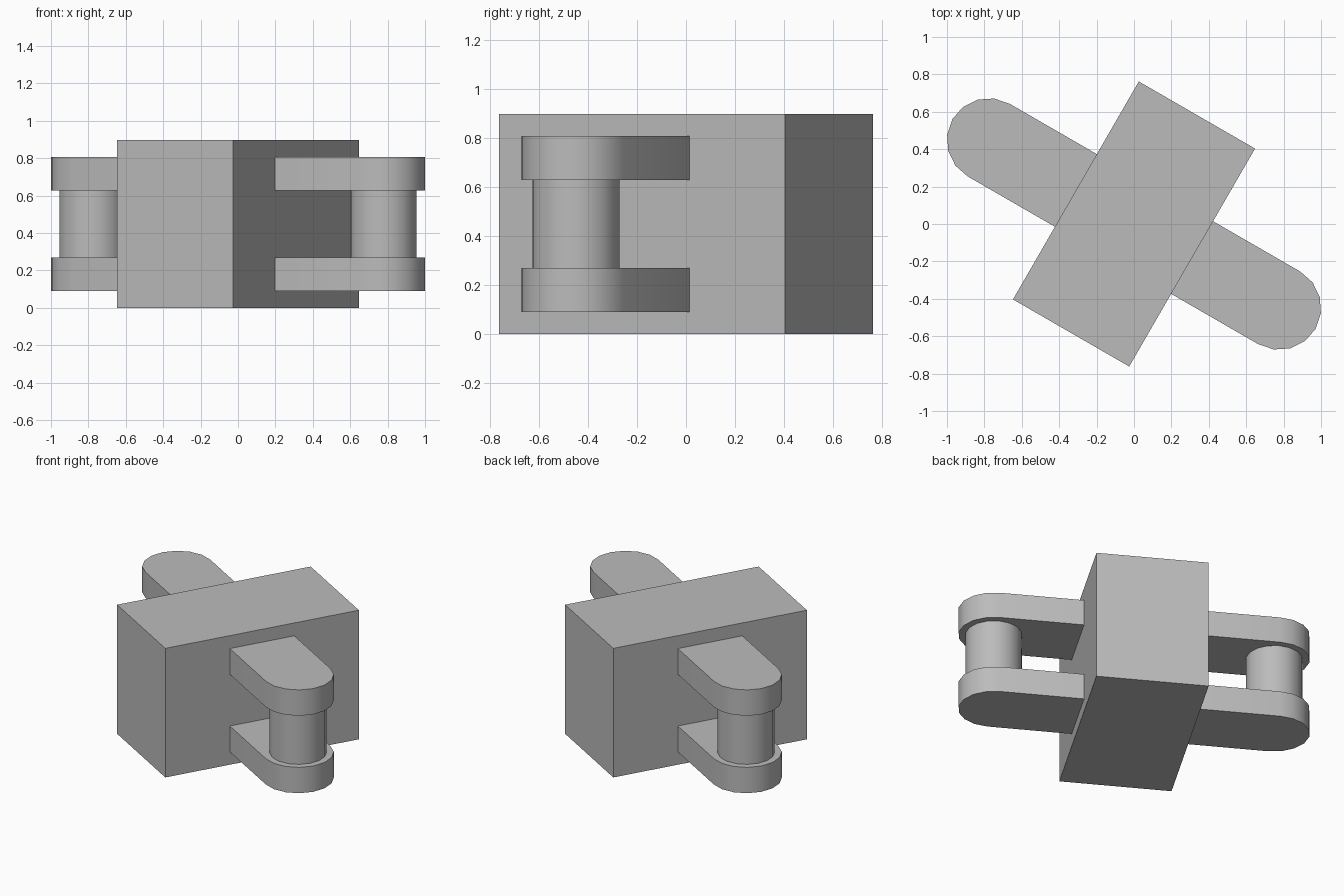
import bpy, bmesh
from math import radians, pi, sin, cos
from mathutils import Matrix

cube = bpy.data.objects.get("Cube")
if cube:
    bpy.data.objects.remove(cube, do_unlink=True)

S = 0.897                      # overall scale
SEGMENTS = 16                  # sides of a full circle
TURN = Matrix.Rotation(radians(-30), 4, 'Z')

grey = bpy.data.materials.new("plain grey")
grey.use_nodes = True
colour = (0.5, 0.5, 0.5, 1)
grey.diffuse_color = colour
grey.node_tree.nodes["Principled BSDF"].inputs["Base Color"].default_value = colour


def prism(name, outline, z0, z1, smooth=True):
    """Extrude a flat outline from z0 to z1, then turn it with the model."""
    bm = bmesh.new()
    base = bm.faces.new([bm.verts.new((x, y, z0)) for x, y in outline])
    top = bmesh.ops.extrude_face_region(bm, geom=[base])["geom"]
    bmesh.ops.translate(bm, vec=(0, 0, z1 - z0),
                        verts=[v for v in top if isinstance(v, bmesh.types.BMVert)])
    bmesh.ops.recalc_face_normals(bm, faces=bm.faces[:])
    bmesh.ops.transform(bm, matrix=TURN @ Matrix.Scale(S, 4), verts=bm.verts[:])
    mesh = bpy.data.meshes.new(name)
    bm.to_mesh(mesh)
    bm.free()
    mesh.materials.append(grey)
    obj = bpy.data.objects.new(name, mesh)
    bpy.context.collection.objects.link(obj)
    if smooth:
        bpy.ops.object.select_all(action='DESELECT')
        obj.select_set(True)
        bpy.context.view_layer.objects.active = obj
        bpy.ops.object.shade_smooth_by_angle(angle=radians(35))
    return obj


def arc(cx, radius, start, count):
    step = 2 * pi / SEGMENTS
    return [(cx + radius * cos(start + i * step), radius * sin(start + i * step))
            for i in range(count)]


# Central block
prism("block", [(-0.4, -0.75), (0.4, -0.75), (0.4, 0.75), (-0.4, 0.75)], 0, 1, False)

# A pair of round-ended arms and a pin on each side
for side, sign in (("left", 1), ("right", -1)):
    tongue = [(0.39, -0.25)] + arc(1, 0.25, -pi / 2, SEGMENTS // 2 + 1) + [(0.39, 0.25)]
    tongue = [(x * sign, y * sign) for x, y in tongue]
    for level, z in (("lower", 0.1), ("upper", 0.7)):
        prism(f"{side}_{level}_arm", tongue, z, z + 0.2)
    prism(f"{side}_pin", arc(sign, 0.2, 0, SEGMENTS), 0.3, 0.7)
